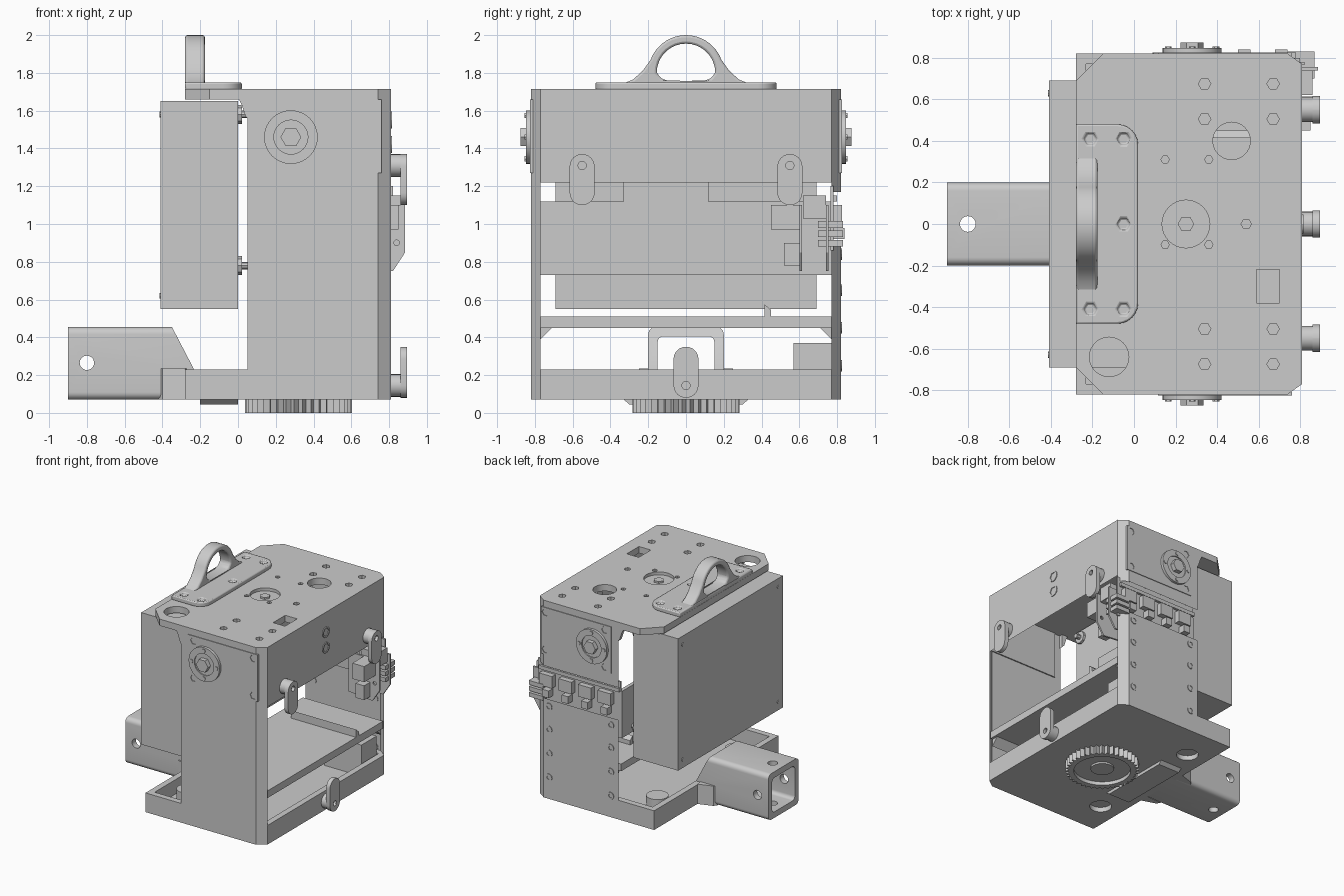
import bpy, bmesh, math

if "Cube" in bpy.data.objects:
    bpy.data.objects.remove(bpy.data.objects["Cube"])

grey = bpy.data.materials.new("plain_grey")
grey.use_nodes = True
COLOUR = (0.6, 0.6, 0.6, 1)
grey.diffuse_color = COLOUR
for node in grey.node_tree.nodes:
    if node.type == "BSDF_PRINCIPLED":
        node.inputs["Base Color"].default_value = COLOUR

made = []


def place(u, v, w, axis):
    return {"x": (w, u, v), "y": (u, w, v), "z": (u, v, w)}[axis]


def circle(u, v, r, n=32, start=0, sweep=360):
    count = n if sweep == 360 else n + 1
    angles = [math.radians(start + sweep * i / n) for i in range(count)]
    return [(u + r * math.cos(a), v + r * math.sin(a)) for a in angles]


def rect(u0, u1, v0, v1):
    return [(u0, v0), (u1, v0), (u1, v1), (u0, v1)]


def rounded(u0, u1, v0, v1, r, n=6):
    centres = [(u1 - r, v1 - r), (u0 + r, v1 - r), (u0 + r, v0 + r), (u1 - r, v0 + r)]
    return [p for i, c in enumerate(centres) for p in circle(*c, r, n, 90 * i, 90)]


def add_mesh(name, bm):
    mesh = bpy.data.meshes.new(name)
    bm.to_mesh(mesh)
    bm.free()
    obj = bpy.data.objects.new(name, mesh)
    bpy.context.collection.objects.link(obj)
    return obj


def extrude(name, parts):
    """Each part is an outline pushed from a to b along an axis."""
    bm = bmesh.new()
    for loop, a, b, axis in parts:
        face = bm.faces.new([bm.verts.new(place(u, v, a, axis)) for u, v in loop])
        geo = bmesh.ops.extrude_face_region(bm, geom=[face])["geom"]
        verts = [g for g in geo if isinstance(g, bmesh.types.BMVert)]
        bmesh.ops.translate(bm, verts=verts, vec=place(0, 0, b - a, axis))
    bmesh.ops.recalc_face_normals(bm, faces=bm.faces)
    return add_mesh(name, bm)


def solid(name, *parts, cuts=(), bevel=0):
    obj = extrude(name, parts)
    bpy.context.view_layer.objects.active = obj
    if cuts:
        cutter = extrude("cutter", cuts)
        cutter.hide_render = True
        mod = obj.modifiers.new("cut", "BOOLEAN")
        mod.operation, mod.solver, mod.object = "DIFFERENCE", "EXACT", cutter
        bpy.ops.object.modifier_apply(modifier=mod.name)
        bpy.data.objects.remove(cutter)
    if bevel:
        mod = obj.modifiers.new("soft_edge", "BEVEL")
        mod.width, mod.segments, mod.limit_method = bevel, 2, "ANGLE"
    made.append(obj)
    return obj


def box(x0, x1, y0, y1, z0, z1):
    return (rect(x0, x1, y0, y1), z0, z1, "z")


def sheet(name, path, z0, z1):
    """Thin upright skin along a path, facing outward."""
    bm = bmesh.new()
    for p, q in zip(path, path[1:]):
        corners = [(*p, z0), (*q, z0), (*q, z1), (*p, z1)]
        bm.faces.new([bm.verts.new(c) for c in corners])
    bmesh.ops.remove_doubles(bm, verts=bm.verts, dist=0.0001)
    made.append(add_mesh(name, bm))


# Housing skin: upper band, front wall, split back wall
front = [(0.05, -0.82), (0.74, -0.82), (0.81, -0.77)]
back = [(x, -y) for x, y in reversed(front)]
sheet("upper_housing", front + back, 1.22, 1.69)
sheet("front_wall", front, 0.2, 1.22)
sheet("back_wall", back, 0.2, 0.9)
sheet("back_wall_band", back, 1.17, 1.22)

# Top plate with its openings and bolt pockets
bolts = [(x, s * y, 0.03) for x in (0.34, 0.67) for y in (0.505, 0.675) for s in (-1, 1)]
bolts += [(x, y, 0.02) for x in (0.15, 0.36) for y in (0.31, -0.1)] + [(0.54, 0, 0.025)]
plate = [(-0.15, -0.82)] + front[1:] + back[:2] + [(-0.15, 0.82), (-0.28, 0.69), (-0.28, -0.69)]
solid("top_plate", (plate, 1.66, 1.715, "z"),
      cuts=[(circle(x, y, r, 6), 1.685, 1.8, "z") for x, y, r in bolts]
      + [(circle(0.47, 0.4, 0.09), 1.5, 1.8, "z"),
         (circle(-0.12, -0.64, 0.095), 1.5, 1.8, "z"),
         (circle(0.25, 0, 0.115), 1.69, 1.8, "z"),
         (rect(0.59, 0.7, -0.38, -0.22), 1.5, 1.8, "z")])
solid("top_centre_boss", (circle(0.25, 0, 0.04, 6), 1.68, 1.705, "z"))
for s in (-1, 1):
    solid("corner_gusset", ([(0, 1.67), (0.06, 1.67), (0.06, 1.55), (0.04, 1.57), (0.02, 1.63)],
                            s * 0.82, s * 0.79, "y"))

# Lifting handle
base = [(-0.28, -0.48)] + circle(-0.08, -0.38, 0.1, 6, -90, 90)
base += circle(-0.08, 0.38, 0.1, 6, 0, 90) + [(-0.28, 0.48)]
solid("handle_base", (base, 1.71, 1.75, "z"), bevel=0.01,
      cuts=[(circle(x, y, 0.032, 6), 1.73, 1.8, "z")
            for x, y in [(-0.05, 0), (-0.05, 0.41), (-0.05, -0.41), (-0.21, 0.41), (-0.21, -0.41)]])
arch = [(0.34, 1.74), (0.28, 1.765), (0.23, 1.81)] + circle(0, 1.8, 0.2, 18, 20, 140)
arch += [(-0.23, 1.81), (-0.28, 1.765), (-0.34, 1.74)]
eye = circle(0, 1.8, 0.155, 18, 0, 180) + [(-0.13, 1.77), (-0.09, 1.757), (0.09, 1.757), (0.13, 1.77)]
solid("handle_loop", (arch, -0.28, -0.175, "x"), cuts=[(eye, -0.4, 0, "x")], bevel=0.012)

# Bottom tray
tray = [(-0.28, -0.82)] + front[1:] + back[:2] + [(-0.28, 0.82)]
solid("bottom_tray", (tray, 0.07, 0.23, "z"),
      cuts=[(rect(-0.23, 0.76, -0.77, 0.77), 0.11, 0.4, "z")]
      + [(circle(-0.1, y, 0.085), 0, 0.2, "z") for y in (-0.52, 0.52)])
solid("under_pad", ([(-0.34, 0.08), (-0.3, 0.045), (0.3, 0.045), (0.34, 0.08)], -0.2, 0, "x"))
solid("tray_block", box(0.4, 0.74, 0.57, 0.77, 0.1, 0.37))

# Toothed turntable ring under the tray
teeth = [p for i in range(80)
         for p in circle(0.32, 0, 0.285 if i % 2 else 0.255, 1, 4.5 * i, 0)[:1]]
solid("toothed_ring", (teeth, 0, 0.08, "z"), cuts=[(circle(0.32, 0, 0.22), -0.1, 0.03, "z")])
solid("ring_hub", (circle(0.32, 0, 0.09), 0.015, 0.05, "z"))

# Hollow hitch tube with cross holes
solid("hitch_tube", (rounded(-0.2, 0.2, 0.07, 0.455, 0.04), -0.9, -0.235, "x"),
      cuts=[([(-0.355, 0.465), (-0.1, 0.465), (-0.1, 0.225), (-0.23, 0.225)], -0.5, 0.5, "y")])
tube = made[-1]
for name, cut in (("bore", (rounded(-0.15, 0.15, 0.12, 0.405, 0.03), -1, 0, "x")),
                  ("side_hole", (circle(-0.8, 0.265, 0.038, 20), -0.5, 0.5, "y")),
                  ("top_hole", (circle(-0.8, 0, 0.038, 20), 0, 0.6, "z"))):
    cutter = extrude(name, [cut])
    cutter.hide_render = True
    bpy.context.view_layer.objects.active = tube
    mod = tube.modifiers.new(name, "BOOLEAN")
    mod.operation, mod.solver, mod.object = "DIFFERENCE", "EXACT", cutter
    bpy.ops.object.modifier_apply(modifier=mod.name)
    bpy.data.objects.remove(cutter)
for s in (-1, 1):
    solid("hitch_flare", ([(-0.42, s * 0.18), (-0.4, s * 0.21), (-0.28, s * 0.25), (-0.27, s * 0.17)],
                          0.07, 0.235, "z"))

# Side battery pack with screws and spacers
solid("battery_pack", box(-0.41, 0, -0.69, 0.69, 0.55, 1.65))
for y in (-0.63, 0.63):
    for z in (0.62, 1.58):
        solid("pack_screw", (circle(y, z, 0.015, 8), -0.415, -0.4, "x"))
    for z in (0.78, 1.58):
        solid("pack_spacer", (circle(y, z, 0.05, 8), 0, 0.02, "x"),
              (circle(y, z, 0.02, 8), 0.02, 0.06, "x"))

# Inner panel and shelf
solid("inner_panel", box(0.05, 0.08, -0.775, 0.775, 0.73, 1.12), box(0.05, 0.08, -0.33, 0.12, 1.12, 1.24))
solid("shelf", box(0.06, 0.8, -0.77, 0.77, 0.45, 0.51),
      cuts=[(circle(0.5, -0.55, 0.04, 16), 0.4, 0.6, "z")])
solid("shelf_lip", ([(0.415, 0.5), (0.415, 0.575), (0.45, 0.545), (0.45, 0.5)], 0.2, 0.8, "x"))
for s in (-1, 1):
    solid("shelf_gusset", ([(s * 0.77, 0.46), (s * 0.7, 0.46), (s * 0.77, 0.39)], 0.1, 0.78, "x"))

# Dial plates on front and back
for s in (-1, 1):
    side = "front" if s < 0 else "back"
    solid(side + "_dial_plate", (rect(0.115, 0.76, 1.27, 1.66), s * 0.81, s * 0.826, "y"),
          cuts=[(circle(x, z, 0.03, 6), s * 0.821, s * 0.9, "y")
                for x in (0.17, 0.72) for z in (1.31, 1.62)])
    solid(side + "_dial", (circle(0.28, 1.46, 0.142), s * 0.82, s * 0.848, "y"),
          cuts=[(circle(0.28, 1.46, 0.09), s * 0.838, s * 0.9, "y")])
    solid(side + "_dial_hub", (circle(0.28, 1.46, 0.055, 6), s * 0.83, s * 0.875, "y"))
    for k in range(4):
        u, v = circle(0.28, 1.46, 0.115, 4)[k]
        solid(side + "_dial_screw", (circle(u, v, 0.016, 6), s * 0.84, s * 0.854, "y"))

# Back wall screws
for x in (0.12, 0.69):
    for z in (0.25, 0.45, 0.65, 0.84):
        solid("wall_screw", (circle(x, z, 0.03, 12), 0.815, 0.826, "y"),
              cuts=[(circle(x, z, 0.018, 6), 0.821, 0.9, "y")])

# Circuit board and connectors behind the back slot
solid("circuit_board", box(0.06, 0.82, 0.765, 0.78, 0.86, 1.2))
for i in range(4):
    x = 0.12 + 0.18 * i
    solid("connector", box(x, x + 0.12, 0.77, 0.825, 1.0, 1.1), box(x + 0.02, x + 0.08, 0.77, 0.84, 0.92, 0.98))
solid("connector_rail", box(0.06, 0.8, 0.77, 0.8, 1.12, 1.15))
bracket = [(0.6, 0.77), (0.82, 0.75), (0.885, 0.85), (0.885, 1.1), (0.6, 1.1)]
solid("side_bracket", (bracket, 0.6, 0.615, "y"), (bracket, 0.74, 0.755, "y"),
      cuts=[(circle(0.84, 0.9, 0.015, 10), 0.5, 0.9, "y")])
solid("side_connectors", box(0.74, 0.85, 0.45, 0.6, 0.97, 1.1), box(0.72, 0.8, 0.52, 0.6, 0.78, 0.9),
      box(0.7, 0.86, 0.62, 0.74, 1.03, 1.15), *[box(0.74, 0.87, 0.7, 0.83, z, z + 0.035)
                                              for z in (0.88, 0.93, 0.98)])

# Oval latch tabs on the open side
for y, z0, z1, peg in ((-0.55, 1.1, 1.37, 1.31), (0.55, 1.1, 1.37, 1.31), (0, 0.08, 0.35, 0.145)):
    solid("latch_tab", (rounded(y - 0.066, y + 0.066, z0, z1, 0.065), 0.86, 0.895, "x"),
          (circle(y, peg, 0.06, 20), 0.8, 0.86, "x"),
          cuts=[(circle(y, peg, 0.022, 12), 0.87, 1, "x")])

# Side sockets
for z in (1.42, 1.55):
    solid("side_socket", (circle(0, z, 0.045, 12), 0.8, 0.816, "x"),
          cuts=[(circle(0, z, 0.035, 6), 0.805, 0.9, "x")])

# Finish: one colour, smooth round parts with sharp edges
for obj in made:
    obj.data.materials.clear()
    obj.data.materials.append(grey)
    for poly in obj.data.polygons:
        poly.material_index = 0
bpy.ops.object.select_all(action="DESELECT")
for obj in made:
    obj.select_set(True)
bpy.context.view_layer.objects.active = made[0]
bpy.ops.object.shade_smooth_by_angle(angle=math.radians(30))
